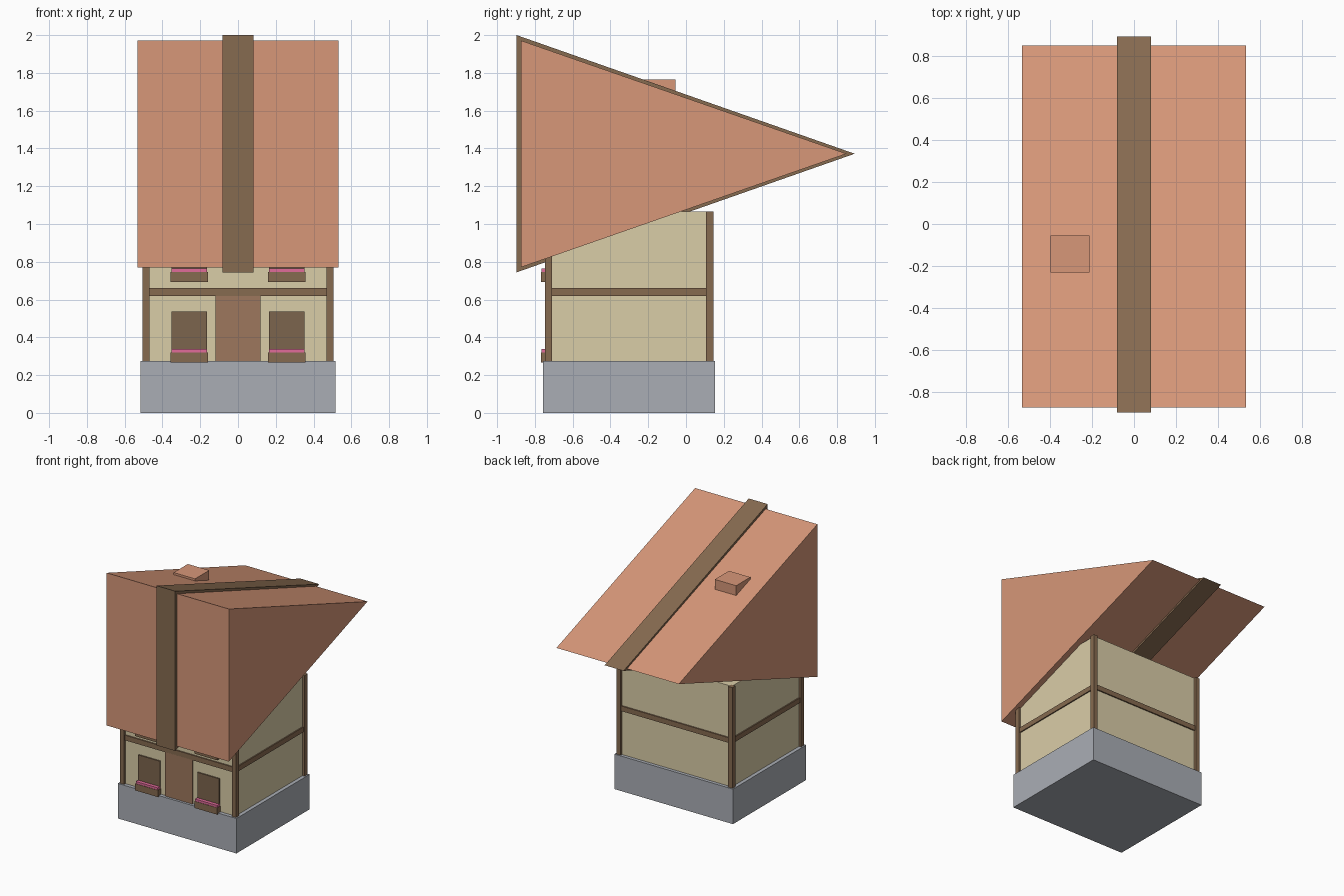
import bpy

if "Cube" in bpy.data.objects:
    bpy.data.objects.remove(bpy.data.objects["Cube"])


def material(name, rgb):
    m = bpy.data.materials.new(name)
    m.diffuse_color = (*rgb, 1)
    m.use_nodes = True
    m.node_tree.nodes["Principled BSDF"].inputs["Base Color"].default_value = m.diffuse_color
    return m


STONE = material("stone", (0.40, 0.42, 0.46))
PLASTER = material("plaster", (0.70, 0.61, 0.39))
TIMBER = material("timber", (0.24, 0.145, 0.08))
DOOR = material("door_wood", (0.34, 0.185, 0.11))
SHUTTER = material("window_wood", (0.20, 0.13, 0.075))
PINK = material("flowers", (0.75, 0.15, 0.32))
TILE = material("roof_tile", (0.68, 0.31, 0.19))


def add_mesh(name, verts, faces, mat):
    mesh = bpy.data.meshes.new(name)
    mesh.from_pydata(verts, [], faces)
    mesh.materials.append(mat)
    obj = bpy.data.objects.new(name, mesh)
    bpy.context.collection.objects.link(obj)
    return obj


def box(name, x, y, z, mat):
    """Box from (min, max) ranges on each axis."""
    verts = [(a, b, c) for a in x for b in y for c in z]
    faces = [(0, 1, 3, 2), (4, 6, 7, 5), (0, 4, 5, 1),
             (2, 3, 7, 6), (0, 2, 6, 4), (1, 5, 7, 3)]
    return add_mesh(name, verts, faces, mat)


def prism(name, profile, half, mat):
    """Triangle in the yz plane, extruded along x."""
    verts = [(x, y, z) for x in (-half, half) for y, z in profile]
    faces = [(0, 2, 1), (3, 4, 5)]
    faces += [(i, (i + 1) % 3, (i + 1) % 3 + 3, i + 3) for i in range(3)]
    return add_mesh(name, verts, faces, mat)


# Stone base and plaster walls
box("stone_base", (-0.516, 0.516), (-0.757, 0.153), (0, 0.275), STONE)
box("walls", (-0.487, 0.487), (-0.728, 0.127), (0.27, 1.066), PLASTER)

# Corner posts
for sx, side in ((-1, "left"), (1, "right")):
    x = sorted((sx * 0.468, sx * 0.505))
    box("front_post_" + side, x, (-0.746, -0.709), (0.272, 1.067), TIMBER)
    box("back_post_" + side, x, (0.107, 0.145), (0.272, 1.067), TIMBER)
    # Side beams
    xb = sorted((sx * 0.48, sx * 0.496))
    box("side_beam_" + side, xb, (-0.72, 0.12), (0.62, 0.66), TIMBER)

# Front and back beams
box("front_beam", (-0.48, 0.48), (-0.738, -0.72), (0.62, 0.66), TIMBER)
box("back_beam", (-0.48, 0.48), (0.12, 0.137), (0.62, 0.66), TIMBER)

# Door
box("door", (-0.12, 0.12), (-0.738, -0.72), (0.27, 0.625), DOOR)

# Windows with flower boxes, on two floors
for floor, dz in (("lower", 0), ("upper", 0.427)):
    for sx, side in ((-1, "left"), (1, "right")):
        tag = floor + "_" + side
        c = sx * 0.258
        box("window_" + tag, (c - 0.094, c + 0.094), (-0.738, -0.72),
            (0.28 + dz, 0.536 + dz), SHUTTER)
        box("flower_box_" + tag, (c - 0.099, c + 0.099), (-0.768, -0.724),
            (0.267 + dz, 0.32 + dz), TIMBER)
        box("flowers_" + tag, (c - 0.095, c + 0.095), (-0.765, -0.728),
            (0.318 + dz, 0.337 + dz), PINK)

# Tilted triangular roof with a timber band around its middle
prism("roof", [(-0.873, 0.771), (0.85, 1.372), (-0.873, 1.971)], 0.532, TILE)
prism("roof_band", [(-0.897, 0.744), (0.893, 1.372), (-0.897, 2.0)], 0.082, TIMBER)

# Chimney
box("chimney", (-0.398, -0.212), (-0.231, -0.055), (1.6, 1.764), TILE)
